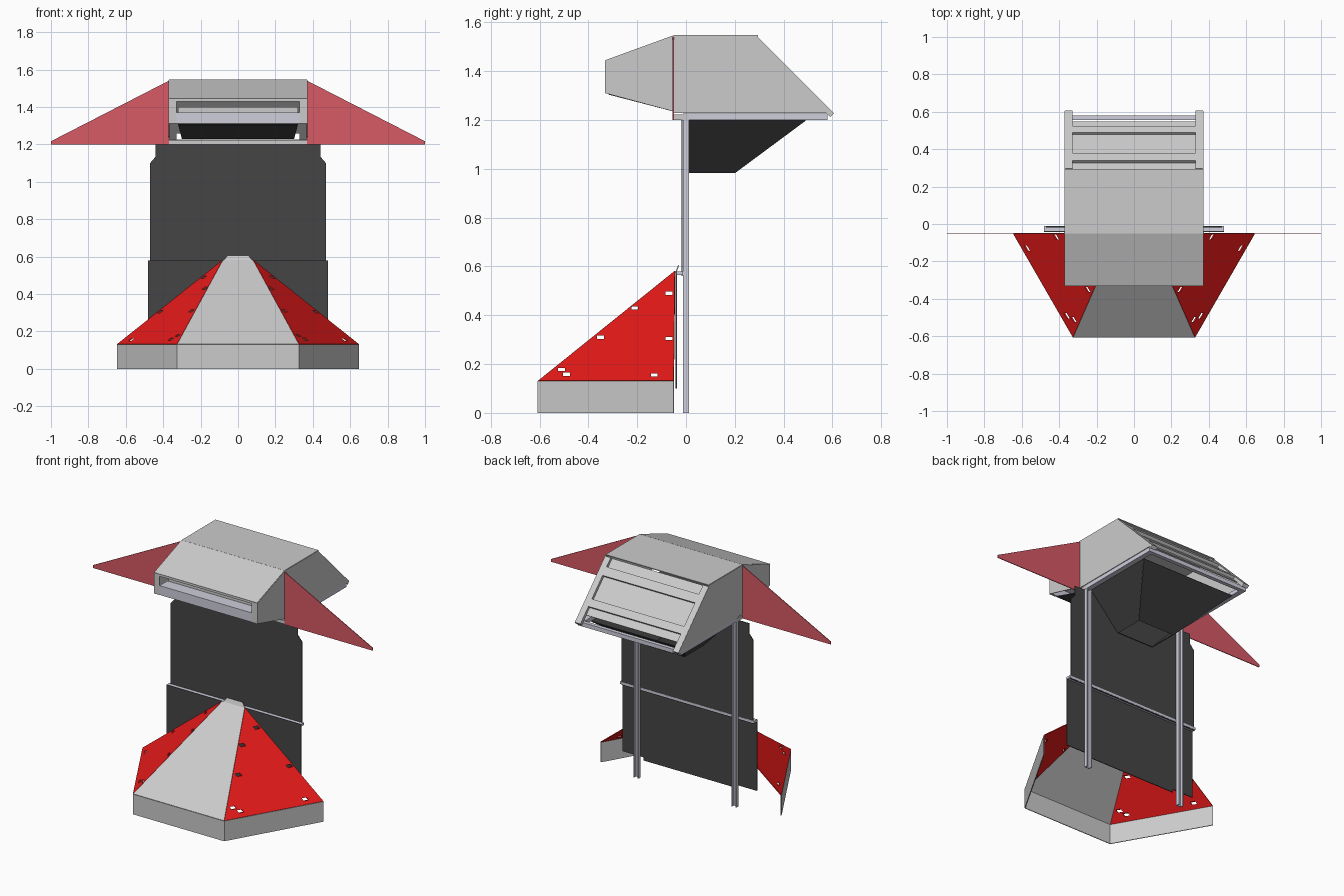
import bpy, bmesh
from mathutils import Vector

if "Cube" in bpy.data.objects:
    bpy.data.objects.remove(bpy.data.objects["Cube"])


def paint(name, rgb):
    m = bpy.data.materials.new(name)
    m.diffuse_color = (*rgb, 1)
    m.use_nodes = True
    m.node_tree.nodes["Principled BSDF"].inputs["Base Color"].default_value = m.diffuse_color
    return m


RED = paint("red", (0.8, 0.01, 0.01))
ROSE = paint("rose", (0.68, 0.1, 0.13))
DARK = paint("dark_grey", (0.06, 0.06, 0.06))
STEEL = paint("steel", (0.62, 0.62, 0.72))
LIGHT = paint("light_grey", (0.75, 0.76, 0.75))


def finish(name, bm, mat):
    bmesh.ops.recalc_face_normals(bm, faces=bm.faces)
    me = bpy.data.meshes.new(name)
    bm.to_mesh(me)
    bm.free()
    ob = bpy.data.objects.new(name, me)
    bpy.context.collection.objects.link(ob)
    if mat:
        me.materials.append(mat)
    return ob


def mirror(ob):
    ob.modifiers.new("mirror", 'MIRROR').use_axis[0] = True
    return ob


def sheet(name, pts, mat=None, t=0.005, both=False, cutter=None):
    """Flat sheet metal plate through the given outline."""
    bm = bmesh.new()
    bm.faces.new([bm.verts.new(p) for p in pts])
    ob = finish(name, bm, mat)
    s = ob.modifiers.new("thickness", 'SOLIDIFY')
    s.thickness, s.offset = t, 0
    if cutter:
        b = ob.modifiers.new("slots", 'BOOLEAN')
        b.operation, b.object, b.solver = 'DIFFERENCE', cutter, 'EXACT'
    return mirror(ob) if both else ob


def prism(name, pts, vec, mat=None, both=False):
    """Outline swept along a vector."""
    bm = bmesh.new()
    f = bm.faces.new([bm.verts.new(p) for p in pts])
    r = bmesh.ops.extrude_face_region(bm, geom=[f])
    bmesh.ops.translate(bm, vec=Vector(vec),
                        verts=[v for v in r["geom"] if isinstance(v, bmesh.types.BMVert)])
    if f.is_valid and all(len(e.link_faces) > 2 for e in f.edges):
        bm.faces.remove(f)
    if any(len(e.link_faces) == 1 for e in bm.edges):
        bmesh.ops.holes_fill(bm, edges=bm.edges[:])
    ob = finish(name, bm, mat)
    return mirror(ob) if both else ob


def box(name, x, y, z, mat=None, both=False):
    return prism(name, [(x[0], y[0], z[0]), (x[1], y[0], z[0]), (x[1], y[1], z[0]), (x[0], y[1], z[0])],
                 (0, 0, z[1] - z[0]), mat, both)


def slope_bar(name, x, y, d, mat, both=False):
    """Bar lying on the 45 degree rear slope; y range along it, d depth below it."""
    k = 0.7071
    pts = [(x[0], a - k * e, 1.835 - a - k * e)
           for a, e in ((y[0], d[0]), (y[1], d[0]), (y[1], d[1]), (y[0], d[1]))]
    return prism(name, pts, (x[1] - x[0], 0, 0), mat, both)


# Slot cutter for the red chute sides
bm = bmesh.new()
for y, z in ((-.51, .178), (-.49, .158), (-.35, .31), (-.21, .43), (-.07, .49), (-.07, .305), (-.13, .155)):
    r = bmesh.ops.create_cube(bm, size=1)
    bmesh.ops.scale(bm, vec=(1, .028, .013), verts=r["verts"])
    bmesh.ops.translate(bm, vec=(.45, y, z), verts=r["verts"])
slots = finish("slot_cutter", bm, None)
slots.hide_render = True
slots.display_type = 'WIRE'

# Base skirt
sheet("skirt_front", [(-.325, -.605, 0), (.325, -.605, 0), (.325, -.605, .13), (-.325, -.605, .13)])
sheet("skirt_side", [(.325, -.605, 0), (.645, -.05, 0), (.645, -.05, .13), (.325, -.605, .13)], both=True)

# Sloped lower cover
sheet("cover_front", [(-.325, -.605, .13), (.325, -.605, .13), (.08, -.045, .58), (-.08, -.045, .58)])
sheet("cover_side", [(.325, -.605, .13), (.645, -.05, .13), (.08, -.045, .58)], RED, both=True, cutter=slots)
sheet("cover_tip", [(-.08, -.042, .575), (.08, -.042, .575), (.055, -.03, .605), (-.055, -.03, .605)], LIGHT)

# Back panels and joint rail
sheet("lower_back_panel", [(-.48, -.04, .12), (-.33, -.04, .12), (-.33, -.04, .1), (.33, -.04, .1),
                           (.33, -.04, .12), (.48, -.04, .12), (.48, -.04, .58), (-.48, -.04, .58)], DARK)
box("joint_rail", (-.48, .48), (-.04, -.012), (.565, .58), STEEL)
sheet("upper_back_panel", [(-.47, -.016, .56), (.47, -.016, .56), (.47, -.016, 1.1), (.44, -.016, 1.135),
                           (.44, -.016, 1.2), (-.44, -.016, 1.2), (-.44, -.016, 1.135), (-.47, -.016, 1.1)], DARK)

# Channel posts and the horizontal frame
prism("post", [(.332, -.012, 0), (.368, -.012, 0), (.368, .012, 0), (.362, .012, 0), (.362, -.006, 0),
               (.338, -.006, 0), (.338, .012, 0), (.332, .012, 0)], (0, 0, 1.22), STEEL, True)
box("frame_arm", (.335, .368), (-.012, .58), (1.2, 1.226), STEEL, True)
box("frame_rear_bar", (-.335, .335), (.555, .58), (1.2, 1.226), STEEL)
box("frame_front_bar", (-.37, .37), (-.05, .012), (1.2, 1.222), LIGHT)

# Hopper tapering below the frame
sheet("hopper_side", [(.335, .01, 1.2), (.335, .49, 1.2), (.13, .2, .985), (.13, .01, .985)], DARK, both=True)
sheet("hopper_rear", [(-.335, .49, 1.2), (.335, .49, 1.2), (.13, .2, .985), (-.13, .2, .985)], DARK)
sheet("hopper_front", [(-.335, .012, 1.2), (.335, .012, 1.2), (.13, .012, .985), (-.13, .012, .985)], DARK)

# Hood shell
X = .368
sheet("hood_front_slope", [(-X, -.33, 1.443), (X, -.33, 1.443), (X, -.05, 1.545), (-X, -.05, 1.545)])
sheet("hood_top", [(-X, -.05, 1.545), (X, -.05, 1.545), (X, .295, 1.545), (-X, .295, 1.545)])
sheet("hood_nose_side", [(X, -.33, 1.31), (X, -.05, 1.235), (X, -.05, 1.545), (X, -.33, 1.443)], both=True)
sheet("hood_side", [(X, -.05, 1.228), (X, .605, 1.228), (X, .29, 1.545), (X, -.05, 1.545)], both=True)

# Front feed slot
box("slot_flange", (.33, X), (-.332, -.326), (1.31, 1.443), LIGHT, True)
box("slot_lip", (-X, X), (-.33, -.318), (1.31, 1.37), STEEL)
box("slot_lip_shelf", (-.33, .33), (-.318, -.25), (1.365, 1.37), STEEL)
box("slot_inner_bar", (-.32, .32), (-.25, -.235), (1.37, 1.4))
box("slot_top_lip", (-.33, .33), (-.33, -.326), (1.43, 1.443))
sheet("nose_floor", [(-.32, -.318, 1.307), (.32, -.318, 1.307), (.3, -.03, 1.232), (-.3, -.03, 1.232)], DARK)

# Rear slope frame and infill
slope_bar("slope_rail", (.33, .37), (.297, .607), (0, .022), LIGHT, True)
for i, (a, b) in enumerate(((.34, .38), (.49, .525))):
    slope_bar(f"slope_crossbar_{i + 1}", (-.33, .33), (a, b), (0, .018), LIGHT)
slope_bar("slope_infill", (-.335, .335), (.295, .56), (.018, .024), None)

# Red wings beside the hood
sheet("wing", [(.37, -.052, 1.2), (.999, -.052, 1.2), (.999, -.052, 1.217), (.37, -.052, 1.54)], ROSE, both=True)
